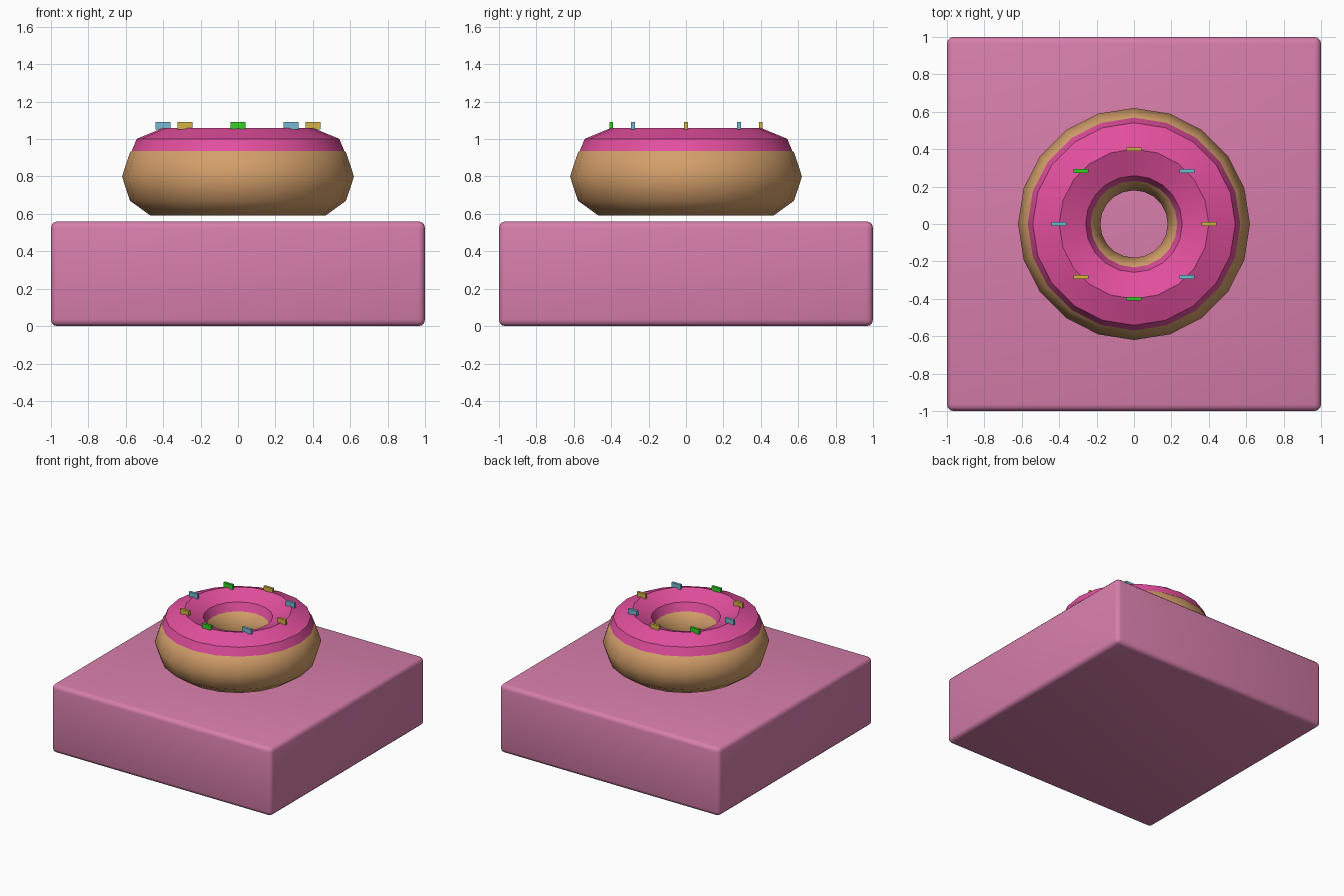
import bpy
import math

if "Cube" in bpy.data.objects:
    bpy.data.objects.remove(bpy.data.objects["Cube"])


def material(name, r, g, b):
    m = bpy.data.materials.new(name)
    m.diffuse_color = (r, g, b, 1.0)
    m.use_nodes = True
    m.node_tree.nodes["Principled BSDF"].inputs["Base Color"].default_value = m.diffuse_color
    return m


PINK = material("dusty_pink", 0.68, 0.21, 0.405)
DOUGH = material("dough_tan", 0.66, 0.35, 0.145)
ICING = material("hot_pink", 0.76, 0.078, 0.34)
GREEN = material("green", 0.035, 0.62, 0.02)
BLUE = material("light_blue", 0.18, 0.48, 0.63)
GOLD = material("gold", 0.66, 0.44, 0.06)


def finish(name, mat):
    ob = bpy.context.object
    ob.name = name
    ob.data.materials.clear()
    ob.data.materials.append(mat)
    return ob


def box(name, loc, size, mat):
    bpy.ops.mesh.primitive_cube_add(size=1, location=loc)
    ob = finish(name, mat)
    ob.scale = size
    bpy.ops.object.transform_apply(location=False, rotation=False, scale=True)
    return ob


def ring(name, z, minor, sides, mat):
    bpy.ops.mesh.primitive_torus_add(
        location=(0, 0, z), major_radius=0.4, minor_radius=minor,
        major_segments=20, minor_segments=sides)
    ob = finish(name, mat)
    bpy.ops.object.shade_smooth_by_angle(angle=math.radians(40))
    return ob


# Base block with softly rounded edges
base = box("base_block", (0, 0, 0.28), (2, 2, 0.56), PINK)
bevel = base.modifiers.new("rounded_edges", 'BEVEL')
bevel.width = 0.035
bevel.segments = 3
bpy.ops.object.modifier_apply(modifier=bevel.name)
bpy.ops.object.shade_smooth_by_angle(angle=math.radians(40))

# Doughnut and its icing, which pokes out of the top
ring("dough_ring", 0.8, 0.22, 10, DOUGH)
ring("icing_ring", 0.86, 0.2, 8, ICING)

# Sprinkles around the crest, all lying along x
for i, mat in enumerate([GOLD, BLUE, GOLD, GREEN, BLUE, GOLD, GREEN, BLUE]):
    a = i * math.pi / 4
    box(f"sprinkle_{i + 1}", (0.4 * math.cos(a), 0.4 * math.sin(a), 1.072),
        (0.08, 0.02, 0.04), mat)
